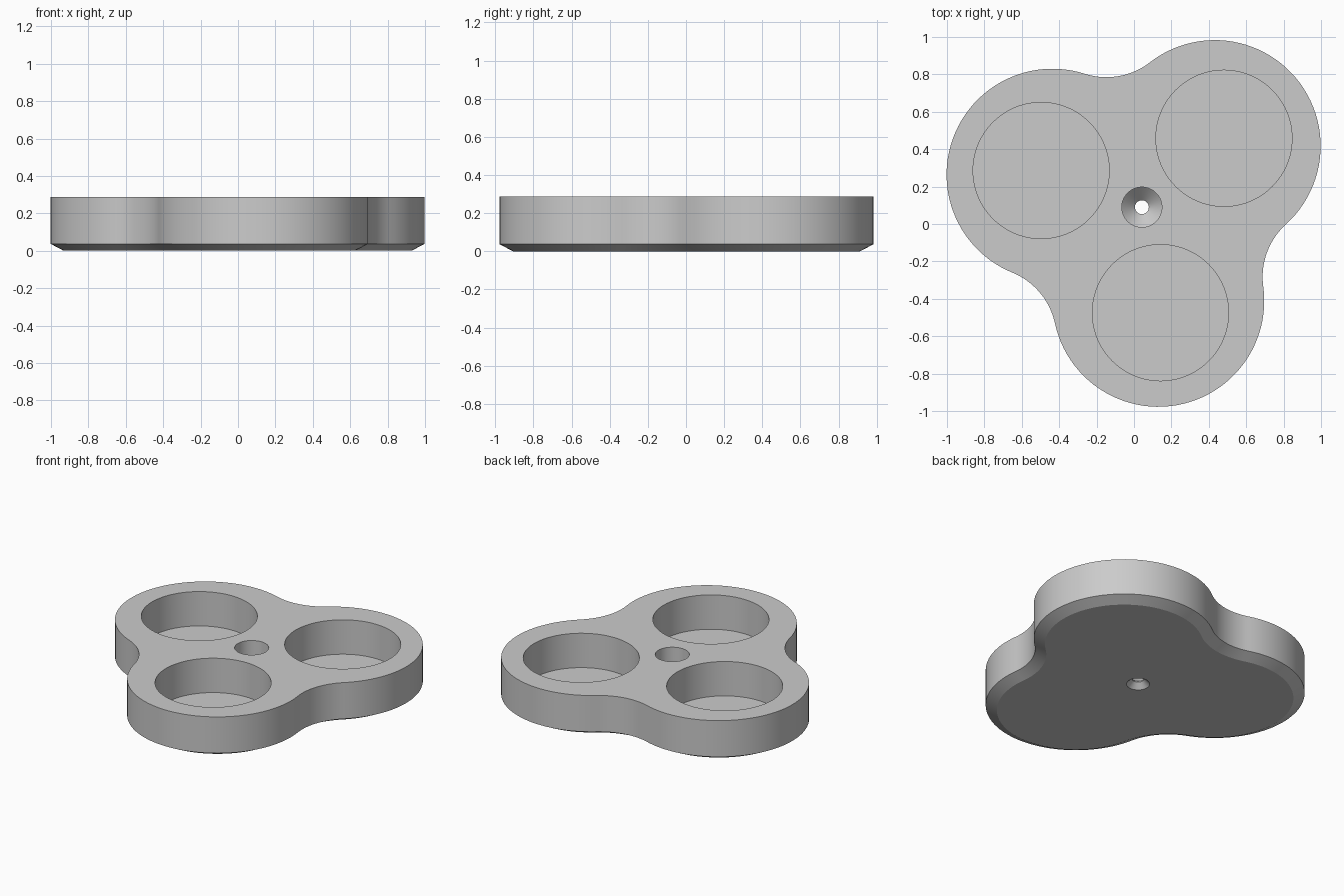
import bpy, bmesh
from math import pi, sin, cos, sqrt, atan2, radians

if "Cube" in bpy.data.objects:
    bpy.data.objects.remove(bpy.data.objects["Cube"])

CX, CY = 0.042, 0.09            # centre of the three-lobed plate
R_LOBE, LOBE, FILLET = 0.509, 0.566, 0.38
R_POCKET, POCKET = 0.573, 0.364
H, CH_Z, CH_IN = 0.288, 0.037, 0.07
ANGLES = [radians(40 + 120 * k) for k in range(3)]


def make_object(name, rings):
    """Closed solid lofted through equal-length rings, bottom to top."""
    bm = bmesh.new()
    loops = [[bm.verts.new(p) for p in ring] for ring in rings]
    n = len(loops[0])
    for a, b in zip(loops, loops[1:]):
        for i in range(n):
            j = (i + 1) % n
            bm.faces.new((a[i], a[j], b[j], b[i]))
    bm.faces.new(loops[0][::-1])
    bm.faces.new(loops[-1])
    bmesh.ops.recalc_face_normals(bm, faces=bm.faces[:])
    mesh = bpy.data.meshes.new(name)
    bm.to_mesh(mesh)
    bm.free()
    obj = bpy.data.objects.new(name, mesh)
    bpy.context.collection.objects.link(obj)
    return obj


def outline(inset, z):
    """Three convex lobes joined by tangent concave arcs."""
    half = R_LOBE * sqrt(3) / 2
    t = R_LOBE / 2 + sqrt((LOBE + FILLET) ** 2 - half ** 2)
    phi = atan2(t * sin(pi / 3), t * cos(pi / 3) - R_LOBE)
    pts = []

    def arc(dist, direction, r, start, end, n):
        for i in range(n):
            a = start + (end - start) * i / n
            pts.append((CX + dist * cos(direction) + r * cos(a),
                        CY + dist * sin(direction) + r * sin(a), z))

    for a in ANGLES:
        arc(R_LOBE, a, LOBE - inset, a - phi, a + phi, 48)
        arc(t, a + pi / 3, FILLET + inset, a + phi + pi, a + 2 * pi / 3 - phi + pi, 20)
    return pts


def lathe(name, x, y, profile, n=96):
    """Round solid from (radius, z) pairs."""
    return make_object(name, [[(x + r * cos(2 * pi * i / n), y + r * sin(2 * pi * i / n), z)
                               for i in range(n)] for r, z in profile])


# Plate with a chamfered lower edge
plate = make_object("three_lobed_plate",
                    [outline(CH_IN, 0), outline(0, CH_Z), outline(0, H)])

# Round pockets, one per lobe
cutters = [lathe("pocket_cutter", CX + R_POCKET * cos(a), CY + R_POCKET * sin(a),
                 [(POCKET, 0.05), (POCKET, H + 0.1)]) for a in ANGLES]

# Countersunk screw hole, chamfered underneath
cutters.append(lathe("screw_hole_cutter", CX, CY,
                     [(0.093, -0.02), (0.037, 0.036), (0.037, 0.042),
                      (0.107, 0.112), (0.107, H + 0.1)], 64))

bpy.context.view_layer.objects.active = plate
plate.select_set(True)
for c in cutters:
    c.hide_render = True
    mod = plate.modifiers.new("cut", 'BOOLEAN')
    mod.operation, mod.solver, mod.object = 'DIFFERENCE', 'EXACT', c
    bpy.ops.object.modifier_apply(modifier=mod.name)
    bpy.data.objects.remove(c, do_unlink=True)

bpy.ops.object.shade_smooth_by_angle(angle=radians(20))
